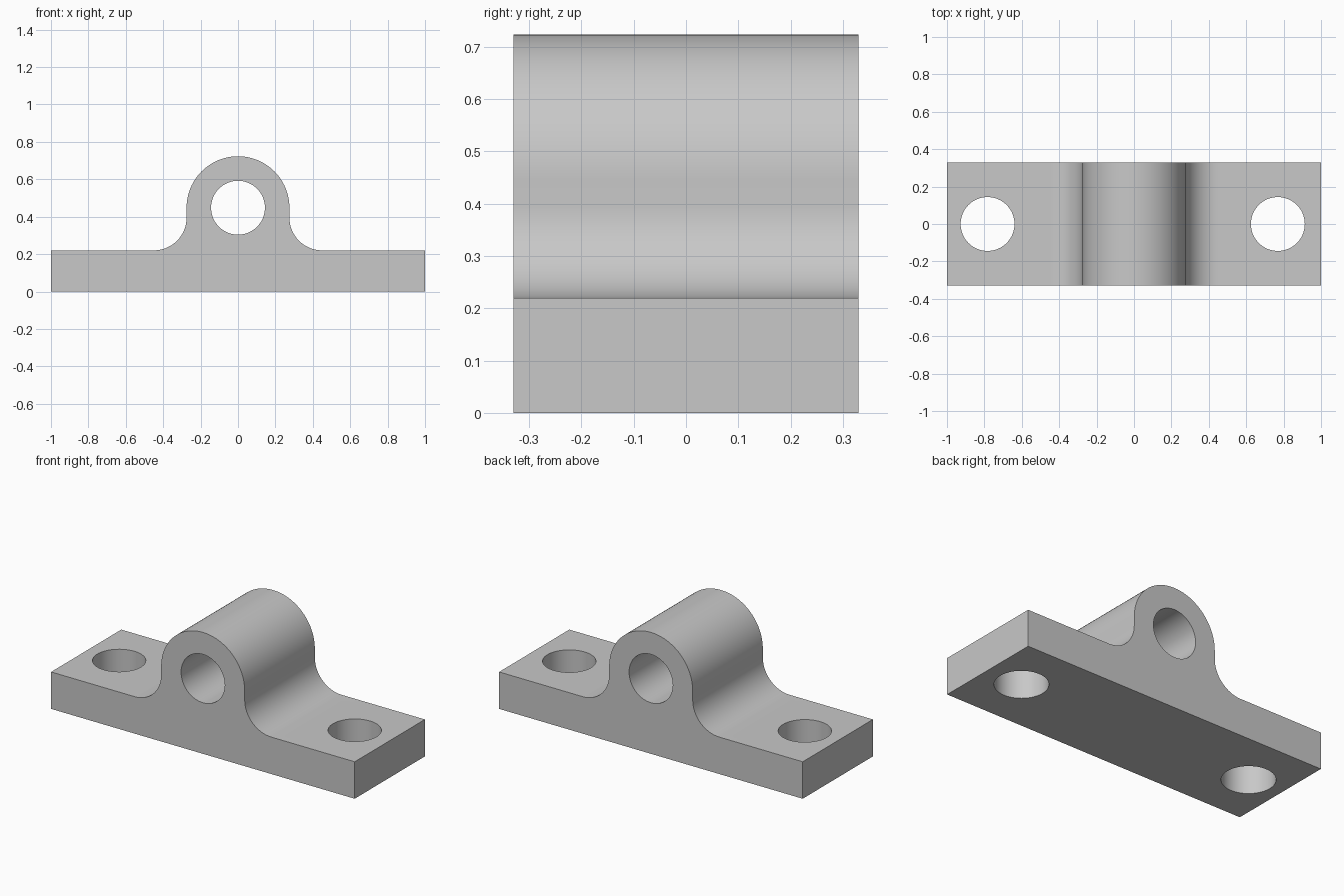
import bpy, bmesh, math
from mathutils import Matrix

cube = bpy.data.objects.get("Cube")
if cube:
    bpy.data.objects.remove(cube, do_unlink=True)

HALF_LENGTH, HALF_DEPTH, BASE_TOP = 1.0, 0.33, 0.22
BORE_Z, BOSS_RADIUS, HOLE_RADIUS, FILLET = 0.448, 0.275, 0.144, 0.175

# One plain grey material
grey = bpy.data.materials.new("plain grey")
grey.use_nodes = True
colour = (0.58, 0.58, 0.58, 1)
grey.diffuse_color = colour
grey.node_tree.nodes["Principled BSDF"].inputs["Base Color"].default_value = colour


def add_object(name, bm):
    bmesh.ops.recalc_face_normals(bm, faces=bm.faces[:])
    mesh = bpy.data.meshes.new(name)
    bm.to_mesh(mesh)
    bm.free()
    mesh.materials.append(grey)
    obj = bpy.data.objects.new(name, mesh)
    bpy.context.collection.objects.link(obj)
    return obj


def arc(cx, cz, radius, start, end, steps):
    angles = [math.radians(start + (end - start) * i / steps) for i in range(steps + 1)]
    return [(cx + radius * math.cos(a), cz + radius * math.sin(a)) for a in angles]


def hole_cutter(name, matrix):
    bm = bmesh.new()
    bmesh.ops.create_cone(bm, cap_ends=True, segments=64, radius1=HOLE_RADIUS,
                          radius2=HOLE_RADIUS, depth=2, matrix=matrix)
    obj = add_object(name, bm)
    obj.hide_render = True
    return obj


# Bracket outline: base, fillet, round boss, fillet
fillet_x, fillet_z = BOSS_RADIUS + FILLET, BASE_TOP + FILLET
outline = [(-HALF_LENGTH, 0), (HALF_LENGTH, 0), (HALF_LENGTH, BASE_TOP)]
outline += arc(fillet_x, fillet_z, FILLET, 270, 180, 16)
outline += arc(0, BORE_Z, BOSS_RADIUS, 0, 180, 48)
outline += arc(-fillet_x, fillet_z, FILLET, 0, -90, 16)
outline += [(-HALF_LENGTH, BASE_TOP)]

bm = bmesh.new()
front = bm.faces.new([bm.verts.new((x, -HALF_DEPTH, z)) for x, z in outline])
swept = bmesh.ops.extrude_face_region(bm, geom=[front])["geom"]
bmesh.ops.translate(bm, vec=(0, 2 * HALF_DEPTH, 0),
                    verts=[v for v in swept if isinstance(v, bmesh.types.BMVert)])
bracket = add_object("mounting_bracket", bm)

# Shaft bore and the two bolt holes
cutters = [
    hole_cutter("shaft_bore_cutter",
                Matrix.Translation((0, 0, BORE_Z)) @ Matrix.Rotation(math.pi / 2, 4, 'X')),
    hole_cutter("right_bolt_cutter", Matrix.Translation((-0.783, 0, 0))),
    hole_cutter("left_bolt_cutter", Matrix.Translation((0.769, 0, 0))),
]
bpy.ops.object.select_all(action='DESELECT')
bpy.context.view_layer.objects.active = bracket
bracket.select_set(True)
for cutter in cutters:
    cut = bracket.modifiers.new(cutter.name, 'BOOLEAN')
    cut.operation = 'DIFFERENCE'
    cut.solver = 'EXACT'
    cut.object = cutter
    bpy.ops.object.modifier_apply(modifier=cut.name)
for cutter in cutters:
    bpy.data.objects.remove(cutter, do_unlink=True)

# Smooth curves, crisp rims, flat large faces
bpy.ops.object.shade_smooth_by_angle(angle=math.radians(30))
weighted = bracket.modifiers.new("weighted_normals", 'WEIGHTED_NORMAL')
weighted.keep_sharp = True
